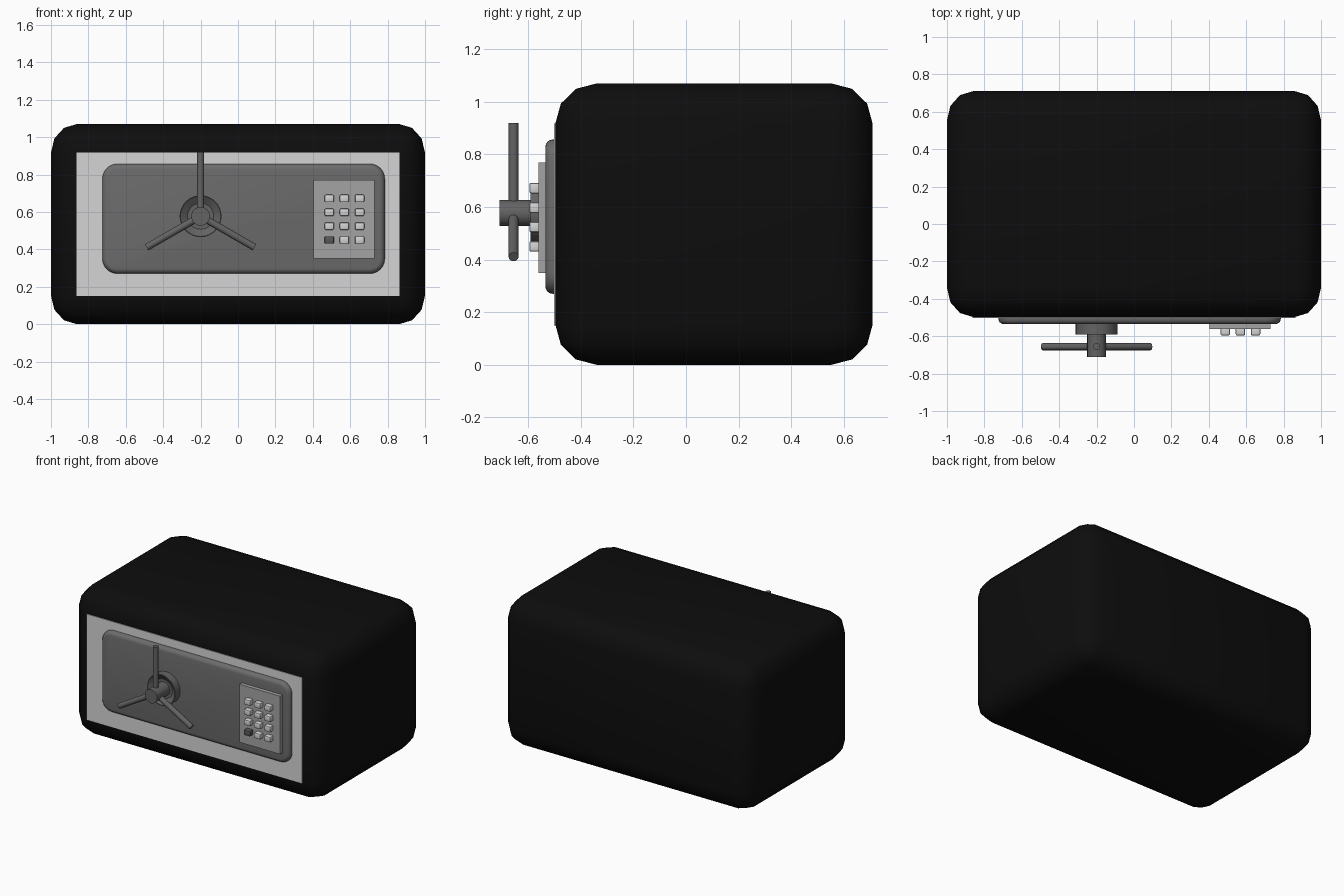
import bpy, bmesh, math
from mathutils import Matrix, Vector

if "Cube" in bpy.data.objects:
    bpy.data.objects.remove(bpy.data.objects["Cube"], do_unlink=True)


def material(name, value):
    m = bpy.data.materials.new(name)
    m.use_nodes = True
    color = (value, value, value, 1)
    m.diffuse_color = color
    bsdf = next(n for n in m.node_tree.nodes if n.type == 'BSDF_PRINCIPLED')
    bsdf.inputs["Base Color"].default_value = color
    return m


BLACK = material("black shell", 0.004)
SILVER = material("light silver", 0.66)
GREY = material("keypad grey", 0.37)
STEEL = material("dark steel", 0.15)
WHEEL = material("handle steel", 0.125)
DARK = material("dark key", 0.10)


def finish(name, bm, mat, angle=None):
    bmesh.ops.recalc_face_normals(bm, faces=bm.faces[:])
    mesh = bpy.data.meshes.new(name)
    bm.to_mesh(mesh)
    bm.free()
    mesh.materials.append(mat)
    ob = bpy.data.objects.new(name, mesh)
    bpy.context.collection.objects.link(ob)
    if angle:
        bpy.ops.object.select_all(action='DESELECT')
        ob.select_set(True)
        bpy.context.view_layer.objects.active = ob
        bpy.ops.object.shade_smooth_by_angle(angle=math.radians(angle))
    return ob


def box(lo, hi):
    lo, hi = Vector(lo), Vector(hi)
    bm = bmesh.new()
    bmesh.ops.create_cube(bm, size=1)
    bmesh.ops.transform(bm, verts=bm.verts[:], matrix=Matrix.Translation((lo + hi) / 2)
                        @ Matrix.Diagonal(hi - lo).to_4x4())
    return bm


def bevel(bm, edges, offset, segments):
    bmesh.ops.bevel(bm, geom=edges, offset=offset, segments=segments,
                    profile=0.5, affect='EDGES', clamp_overlap=True)


def rod(name, start, end, radius, mat, sides=24):
    start, end = Vector(start), Vector(end)
    axis = end - start
    bm = bmesh.new()
    bmesh.ops.create_cone(bm, cap_ends=True, segments=sides, radius1=radius, radius2=radius,
                          depth=axis.length)
    bmesh.ops.transform(bm, verts=bm.verts[:], matrix=Matrix.Translation((start + end) / 2)
                        @ axis.to_track_quat('Z', 'Y').to_matrix().to_4x4())
    return finish(name, bm, mat, 40)


# Shell: rounded box, with slightly different rounding along each axis
r = 0.15
rounding = Vector((0.139, 0.156, 0.153))
lo, hi = Vector((-1, -0.497, 0)), Vector((1, 0.71, 1.07))
scale = [b / r for b in rounding]
bm = box([a / s for a, s in zip(lo, scale)], [a / s for a, s in zip(hi, scale)])
bevel(bm, bm.edges[:], r, 3)
bmesh.ops.scale(bm, vec=scale, verts=bm.verts[:])
finish("shell", bm, BLACK, 40)

# Front plate covering the flat part of the face
finish("front_plate", box((-0.863, -0.502, 0.15), (0.863, -0.494, 0.917)), SILVER)

# Door: rounded corners, then a rounded front rim
bm = box((-0.725, -0.535, 0.27), (0.785, -0.48, 0.857))
bevel(bm, [e for e in bm.edges
           if abs(e.verts[0].co.y - e.verts[1].co.y) > 0.01], 0.08, 6)
front = min(bm.faces, key=lambda f: f.calc_center_median().y)
bevel(bm, list(front.edges), 0.028, 4)
finish("door", bm, STEEL, 40)

# Keypad and its keys; the lower left key is dark
finish("keypad", box((0.405, -0.562, 0.35), (0.73, -0.52, 0.77)), GREY)
for row in range(4):
    for col in range(3):
        x, z = 0.488 + 0.081 * col, 0.672 - 0.074 * row
        bm = box((x - 0.025, -0.596, z - 0.02), (x + 0.025, -0.55, z + 0.02))
        bevel(bm, bm.edges[:], 0.007, 2)
        finish(f"key_{row + 1}_{col + 1}", bm, DARK if (row, col) == (3, 0) else SILVER, 40)

# Dished hub collar, turned around the handle axis
cx, cz = -0.2, 0.577
bm = bmesh.new()
profile = [(0, -0.565), (0.07, -0.565), (0.108, -0.592), (0.112, -0.592), (0.112, -0.52)]
verts = [bm.verts.new((cx + rad, y, cz)) for rad, y in profile]
edges = [bm.edges.new(pair) for pair in zip(verts, verts[1:])]
bmesh.ops.spin(bm, geom=verts + edges, cent=(cx, 0, cz), axis=(0, 1, 0),
               angle=math.tau, steps=32, use_duplicate=False)
bmesh.ops.remove_doubles(bm, verts=bm.verts[:], dist=0.0005)
finish("hub_collar", bm, WHEEL, 30)

# Handle shaft and three spokes
rod("handle_shaft", (cx, -0.52, cz), (cx, -0.71, cz), 0.05, WHEEL)
for i, length in enumerate((0.343, 0.333, 0.333)):
    a = math.radians(90 + 120 * i)
    tip = (cx + length * math.cos(a), -0.656, cz + length * math.sin(a))
    rod(f"handle_spoke_{i + 1}", (cx, -0.656, cz), tip, 0.019, WHEEL, 16)
